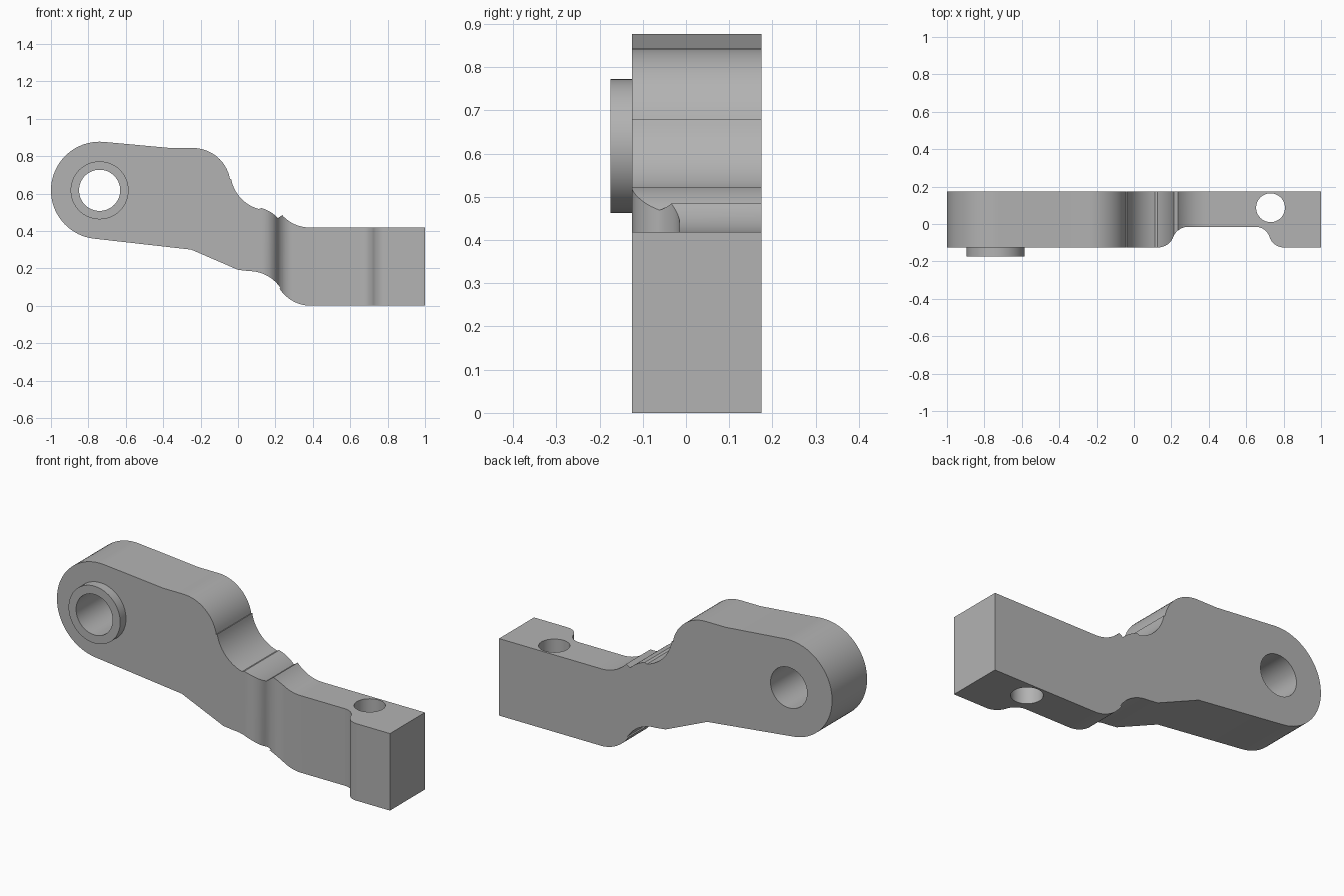
import bpy, bmesh
from math import radians, sin, cos, asin, pi
from mathutils import Vector, Matrix

if "Cube" in bpy.data.objects:
    bpy.data.objects.remove(bpy.data.objects["Cube"], do_unlink=True)

# Plain grey metal
grey = bpy.data.materials.new("grey_metal")
grey.use_nodes = True
colour = (0.45, 0.45, 0.45, 1)
grey.diffuse_color = colour
grey.node_tree.nodes["Principled BSDF"].inputs["Base Color"].default_value = colour


def arc(cx, cy, r, a0, a1, n=14):
    """Points on an arc, angles in degrees."""
    angles = [radians(a0 + (a1 - a0) * i / n) for i in range(n + 1)]
    return [(cx + r * cos(a), cy + r * sin(a)) for a in angles]


def s_step(x0, y0, x1, y1, n=10):
    """Two tangent arcs, flat at both ends, joining two levels."""
    dx, dy = x1 - x0, y1 - y0
    r = (dx * dx + dy * dy) / (4 * abs(dy))
    top = asin(abs(dx) / (2 * r))
    sx, sy = (1 if dx > 0 else -1), (1 if dy > 0 else -1)
    steps = [top * i / n for i in range(n + 1)]
    first = [(x0 + sx * r * sin(a), y0 + sy * r * (1 - cos(a))) for a in steps]
    last = [(x1 - sx * r * sin(a), y1 - sy * r * (1 - cos(a))) for a in reversed(steps)]
    return first + last[1:]


def prism(name, points, start, end, axis):
    """Extrude a closed outline along y (outline in xz) or z (outline in xy)."""
    place = (lambda p: (p[0], start, p[1])) if axis == "y" else (lambda p: (p[0], p[1], start))
    bm = bmesh.new()
    face = bm.faces.new([bm.verts.new(place(p)) for p in points])
    out = bmesh.ops.extrude_face_region(bm, geom=[face])
    move = Vector((0, end - start, 0)) if axis == "y" else Vector((0, 0, end - start))
    verts = [g for g in out["geom"] if isinstance(g, bmesh.types.BMVert)]
    bmesh.ops.translate(bm, verts=verts, vec=move)
    bmesh.ops.recalc_face_normals(bm, faces=bm.faces)
    mesh = bpy.data.meshes.new(name)
    bm.to_mesh(mesh)
    bm.free()
    mesh.materials.append(grey)
    obj = bpy.data.objects.new(name, mesh)
    bpy.context.collection.objects.link(obj)
    return obj


def disc(name, cx, cy, r, start, end, axis):
    return prism(name, arc(cx, cy, r, 0, 360, 64)[:-1], start, end, axis)


def combine(target, tool, operation):
    mod = target.modifiers.new(tool.name, "BOOLEAN")
    mod.operation, mod.solver, mod.object = operation, "EXACT", tool
    tool.hide_render = True
    bpy.context.view_layer.objects.active = target
    bpy.ops.object.modifier_apply(modifier=mod.name)
    bpy.data.objects.remove(tool, do_unlink=True)


FRONT, BACK = -0.125, 0.175
EYE = (-0.74, 0.617)

# Arm outline: top edge from the eye to the foot, then back underneath
outline = (
    arc(*EYE, 0.26, 264, 85, 36)
    + [(-0.36, 0.843)]
    + arc(-0.24, 0.643, 0.2, 90, 10)
    + arc(0.165, 0.715, 0.205, 190, 255)
    + arc(0.07, 0.33, 0.2, 74, 44)
    + arc(0.385, 0.618, 0.2, 222, 270)
    + [(1, 0.418), (1, 0)]
    + arc(0.39, 0.2, 0.2, 270, 213)
    + arc(0.06, -0.015, 0.2, 33, 90)
    + [(0.0, 0.192), (-0.25, 0.3)]
)
arm = prism("lever_arm", outline, FRONT, BACK, "y")

# Raised collar around the eye
combine(arm, disc("collar", *EYE, 0.155, -0.175, FRONT + 0.03, "y"), "UNION")

# Shallow pocket in the front of the foot, with rounded steps at both ends
floor = -0.015
pocket = s_step(0.13, FRONT, 0.29, floor) + s_step(0.65, floor, 0.8, FRONT)
pocket += [(0.8, -0.3), (0.13, -0.3)]
combine(arm, prism("pocket_cutter", pocket, -0.2, 1, "z"), "DIFFERENCE")

# Eye bore and vertical bolt hole
combine(arm, disc("eye_cutter", *EYE, 0.11, -0.4, 0.4, "y"), "DIFFERENCE")
combine(arm, disc("bolt_cutter", 0.73, 0.087, 0.077, -0.2, 1, "z"), "DIFFERENCE")

# Smooth curves, crisp edges
bpy.ops.object.select_all(action="DESELECT")
arm.select_set(True)
bpy.context.view_layer.objects.active = arm
bpy.ops.object.shade_smooth_by_angle(angle=radians(30))
